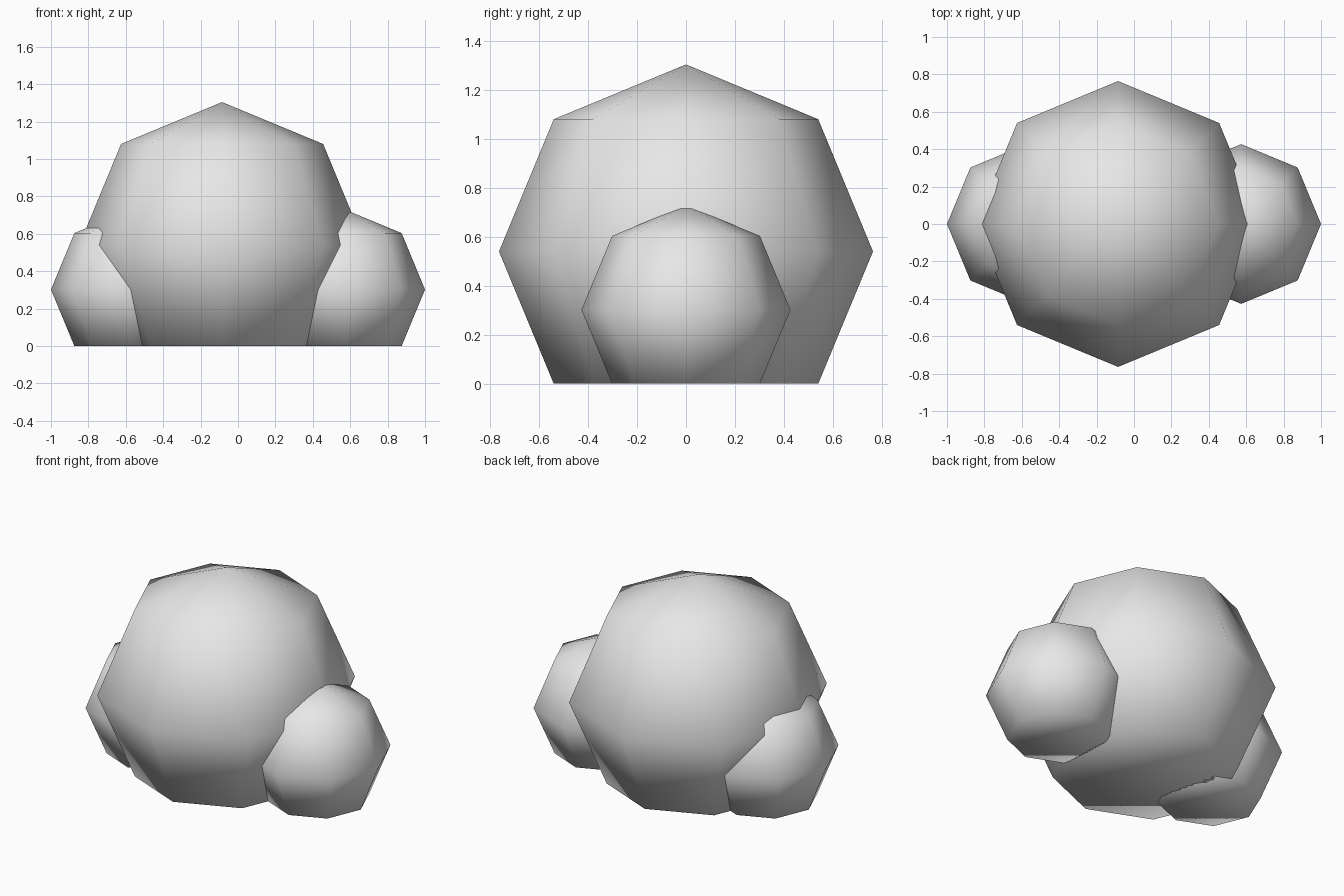
import bpy
import bmesh
from mathutils import Matrix

cube = bpy.data.objects.get("Cube")
if cube:
    bpy.data.objects.remove(cube, do_unlink=True)

# One plain grey for the whole bush
grey = bpy.data.materials.new("light_grey")
grey.use_nodes = True
grey.diffuse_color = (0.8, 0.8, 0.8, 1)
grey.node_tree.nodes["Principled BSDF"].inputs["Base Color"].default_value = (0.8, 0.8, 0.8, 1)


def lobe(name, x, radius):
    """Low-poly sphere with its lower cap sliced flat, resting on the ground."""
    bm = bmesh.new()
    bmesh.ops.create_uvsphere(bm, u_segments=8, v_segments=4, radius=radius)
    # Remove the bottom pole and close the lowest ring with one flat face
    pole = min(bm.verts, key=lambda v: v.co.z)
    bmesh.ops.delete(bm, geom=[pole], context='VERTS')
    bmesh.ops.holes_fill(bm, edges=[e for e in bm.edges if e.is_boundary], sides=0)
    base = min(v.co.z for v in bm.verts)
    bmesh.ops.transform(bm, matrix=Matrix.Translation((x, 0, -base)), verts=bm.verts)
    bmesh.ops.recalc_face_normals(bm, faces=bm.faces)
    for face in bm.faces:
        face.smooth = True
    mesh = bpy.data.meshes.new(name)
    bm.to_mesh(mesh)
    bm.free()
    mesh.materials.append(grey)
    bpy.context.collection.objects.link(bpy.data.objects.new(name, mesh))


# Large middle lobe, slightly off centre, with a small lobe on each side
lobe("main_lobe", -0.085, 0.764)
for side, sign in (("left", 1), ("right", -1)):
    lobe(side + "_lobe", sign * 0.573, 0.427)
